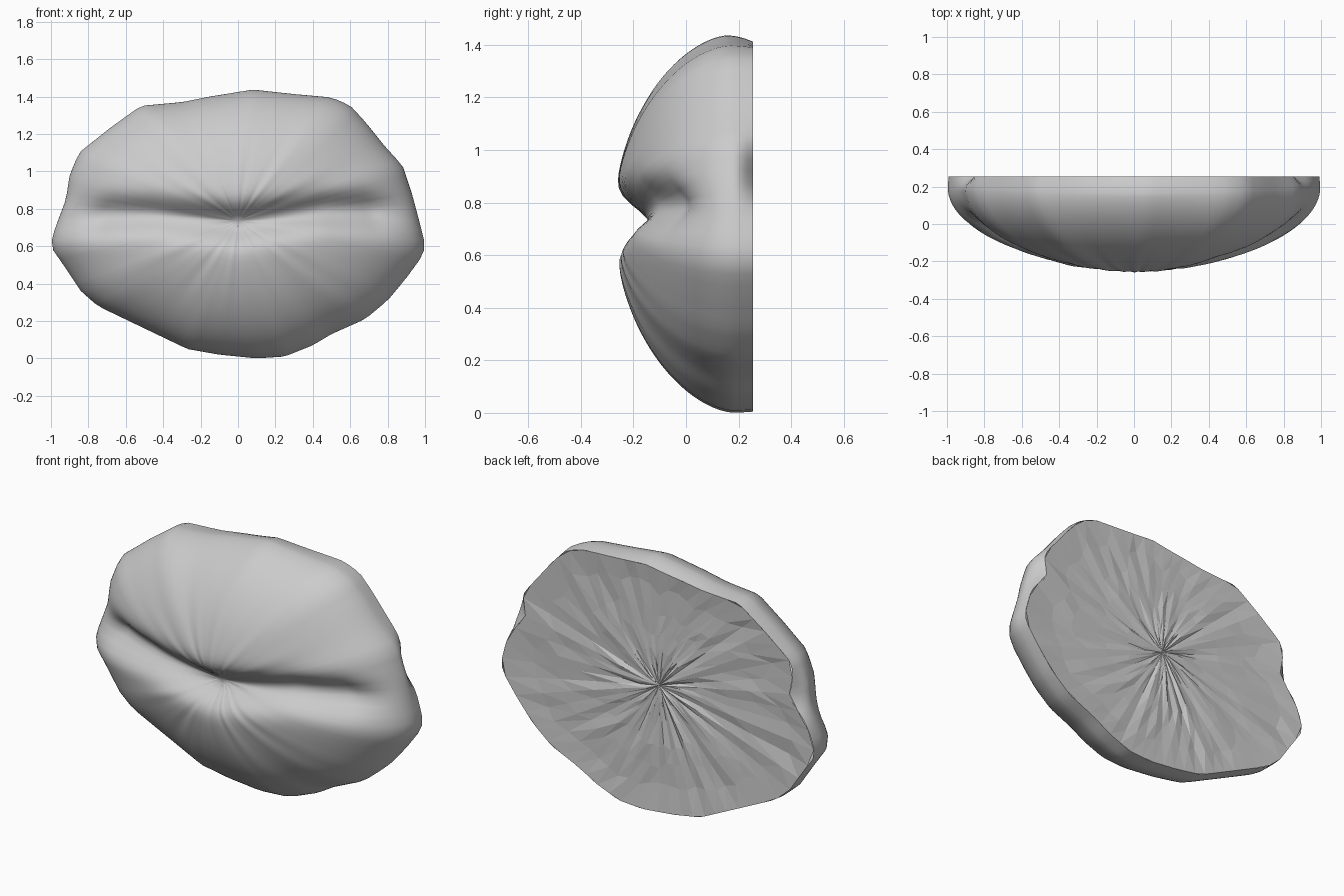
import bpy, math, random

if "Cube" in bpy.data.objects:
    bpy.data.objects.remove(bpy.data.objects["Cube"])

random.seed(4)
N = 120                 # spokes around the centre
CZ = 0.735              # height of the centre point
BACK = 0.255            # y of the cut-off back plane

# front outline (x, z), clockwise from the top
OUTLINE = [(0.08, 1.437), (0.3, 1.413), (0.5, 1.395), (0.6, 1.352), (0.68, 1.265),
           (0.78, 1.14), (0.88, 1.03), (0.93, 0.88), (0.965, 0.75), (1.003, 0.6),
           (0.98, 0.54), (0.9, 0.43), (0.8, 0.31), (0.68, 0.21), (0.5, 0.13),
           (0.4, 0.07), (0.25, 0.01), (0.1, 0.0), (-0.1, 0.02), (-0.27, 0.05),
           (-0.5, 0.16), (-0.75, 0.28), (-0.84, 0.36), (-0.92, 0.48), (-1.003, 0.6),
           (-0.98, 0.69), (-0.92, 0.85), (-0.9, 0.98), (-0.85, 1.1), (-0.68, 1.235),
           (-0.52, 1.35), (-0.3, 1.37), (-0.15, 1.40)]


def radius(a):
    """Distance from the centre to the outline polygon along angle a."""
    dx, dz = math.cos(a), math.sin(a)
    for (x1, z1), (x2, z2) in zip(OUTLINE, OUTLINE[1:] + OUTLINE[:1]):
        z1, z2 = z1 - CZ, z2 - CZ
        c1, c2 = dx * z1 - dz * x1, dx * z2 - dz * x2
        if c1 >= 0 >= c2 and c1 != c2:
            k = c1 / (c1 - c2)
            r = dx * (x1 + k * (x2 - x1)) + dz * (z1 + k * (z2 - z1))
            if r > 0:
                return r
    return 0.8


ANGLES = [2 * math.pi * i / N for i in range(N)]
RADII = [radius(a) for a in ANGLES]


def edge_y(a):
    """y where the dome is widest: a little further back at the sides."""
    s = math.sin(a)
    return 0.19 - (0.03 if s > 0 else 0.01) * s * s


def crease_z(x):
    side = 0.07 if x > 0 else 0.045
    return CZ - 0.015 + side * min(1, abs(x) / 0.45)


def front_y(x, z, t, a):
    """Dome depth with the crease between the two lips and fine wrinkles."""
    e = edge_y(a)
    q = 0.6 + math.cos(a) ** 2 * (0.05 - 0.11 * t * t)
    y = e - (e + 0.272) * max(0, 1 - t * t) ** q
    d = z - crease_z(x)
    fade = min(1, max(0, (1 - t) / 0.25))
    depth = 0.13 - 0.025 * min(1, abs(x) / 0.4)
    y += depth * fade * math.exp(-(d / (0.085 if d > 0 else 0.09)) ** 2)
    wrinkle = math.sin(19 * a) + 0.6 * math.sin(31 * a + 1)
    return y + 0.003 * wrinkle * t * max(0, 1 - t) ** 2 * 4


def rim_scale(i, k):
    """Pull the rim in toward the back, more where the crease meets the edge."""
    x = RADII[i] * math.cos(ANGLES[i])
    z = CZ + RADII[i] * math.sin(ANGLES[i])
    notch = 0.075 * math.exp(-((z - 0.92) / 0.1) ** 2) if abs(x) > 0.7 else 0
    top = 0.03 * max(0, math.sin(ANGLES[i])) * math.exp(-(x / 0.4) ** 2)
    return 1 - k * (0.005 + top + notch)


def spoke_point(i, t, y):
    r = RADII[i] * t
    return (r * math.cos(ANGLES[i]), y, CZ + r * math.sin(ANGLES[i]))


def polar_mesh(name, centre, rings, smooth, flip):
    """Fan plus rings of faces from a centre point outward."""
    verts = [centre] + [p for ring in rings for p in ring]
    n = len(rings[0])
    faces = []
    for i in range(n):
        j = (i + 1) % n
        faces.append((0, 1 + i, 1 + j))
        for k in range(len(rings) - 1):
            b = 1 + k * n
            if smooth:
                faces.append((b + i, b + n + i, b + n + j, b + j))
            else:
                faces.append((b + i, b + n + i, b + n + j))
                faces.append((b + i, b + n + j, b + j))
    if flip:
        faces = [f[::-1] for f in faces]
    mesh = bpy.data.meshes.new(name)
    mesh.from_pydata(verts, [], faces)
    mesh.polygons.foreach_set("use_smooth", [smooth] * len(faces))
    obj = bpy.data.objects.new(name, mesh)
    bpy.context.collection.objects.link(obj)
    return obj


# smooth front: rings crowd together near the edge, then turn back to the rim
rings = []
M = 36
for k in range(1, M + 1):
    t = math.sin(math.pi / 2 * k / M)
    ring = []
    for i, a in enumerate(ANGLES):
        x, _, z = spoke_point(i, t, 0)
        ring.append(spoke_point(i, t, front_y(x, z, t, a)))
    rings.append(ring)
for k in (0.33, 0.67, 1):
    rings.append([spoke_point(i, rim_scale(i, k ** 1.7),
                              edge_y(a) + (BACK - edge_y(a)) * k)
                  for i, a in enumerate(ANGLES)])
polar_mesh("lip_cushion", (0, front_y(0, CZ, 0, 0), CZ), rings, True, False)

# rough faceted back with shallow radial folds, closing the rim
SPOKES = range(0, N, 2)
fold = [random.uniform(0, 0.009) for _ in range(N)]
back = []
for t in (0.12, 0.28, 0.46, 0.64, 0.82):
    back.append([spoke_point(i, (t + random.uniform(-0.05, 0.05)) * rim_scale(i, 1),
                             BACK - 0.001 - fold[i] - random.uniform(0, 0.009))
                 for i in SPOKES])
back.append([rings[-1][i] for i in SPOKES])
polar_mesh("back_panel", (0, BACK - 0.01, CZ), back, False, True)
